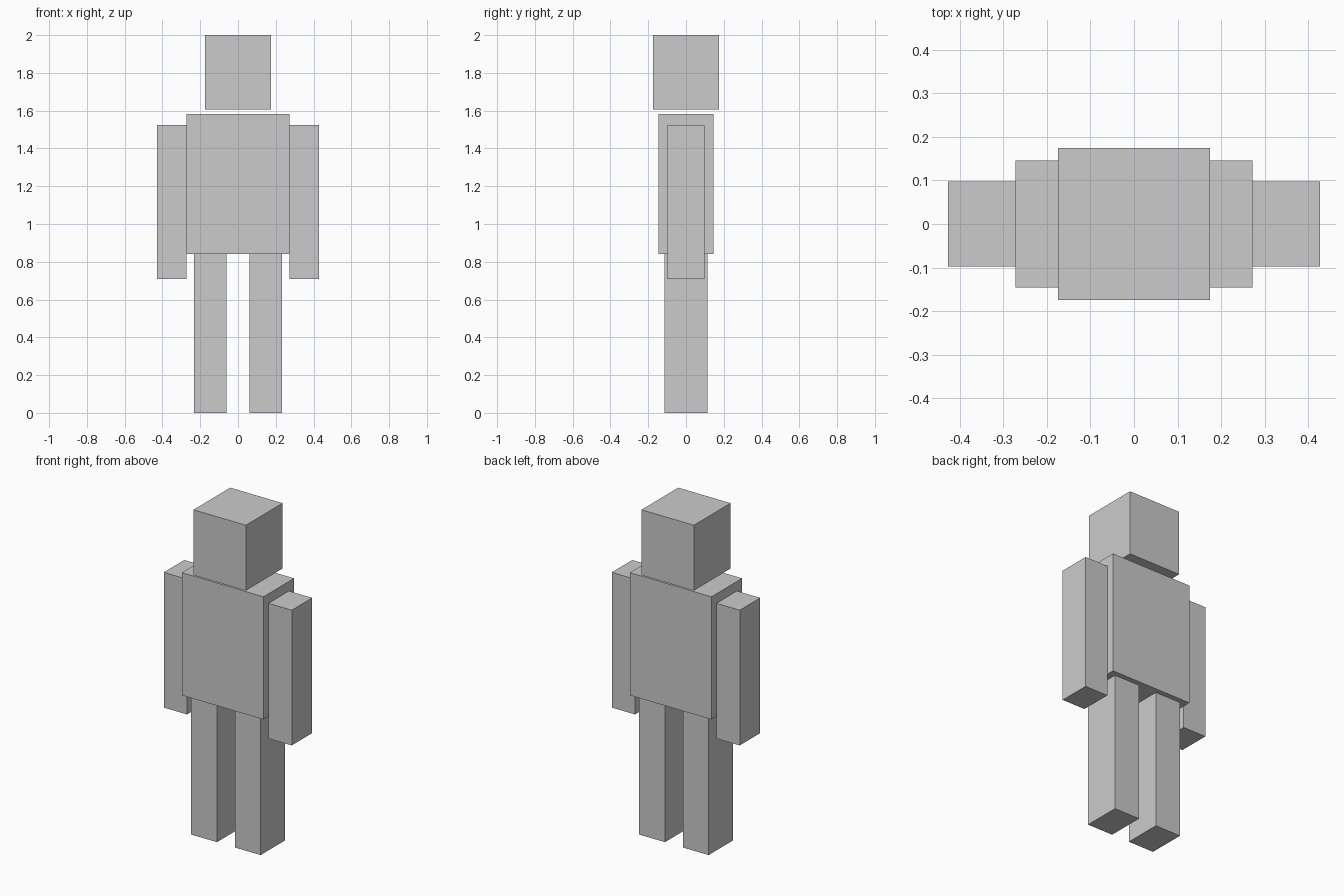
import bpy

default = bpy.data.objects.get("Cube")
if default:
    bpy.data.objects.remove(default, do_unlink=True)

# Single plain grey for the whole figure
grey = bpy.data.materials.new("plain grey")
grey.use_nodes = True
colour = (0.6, 0.6, 0.6, 1)
grey.diffuse_color = colour
grey.node_tree.nodes["Principled BSDF"].inputs["Base Color"].default_value = colour


def block(name, x, width, depth, bottom, top):
    """Box centred on y = 0, spanning bottom to top."""
    bpy.ops.mesh.primitive_cube_add(size=1, location=(x, 0, (bottom + top) / 2))
    part = bpy.context.object
    part.name = name
    part.scale = (width, depth, top - bottom)
    bpy.ops.object.transform_apply(location=False, rotation=False, scale=True)
    part.data.materials.append(grey)
    return part


# Head floats just above the torso
block("head", 0, 0.35, 0.35, 1.605, 2)
block("torso", 0, 0.545, 0.292, 0.842, 1.583)

# Paired limbs
for side, sign in (("left", 1), ("right", -1)):
    block(side + "_arm", sign * 0.35, 0.155, 0.195, 0.708, 1.525)
    block(side + "_leg", sign * 0.146, 0.172, 0.23, 0, 0.842)
